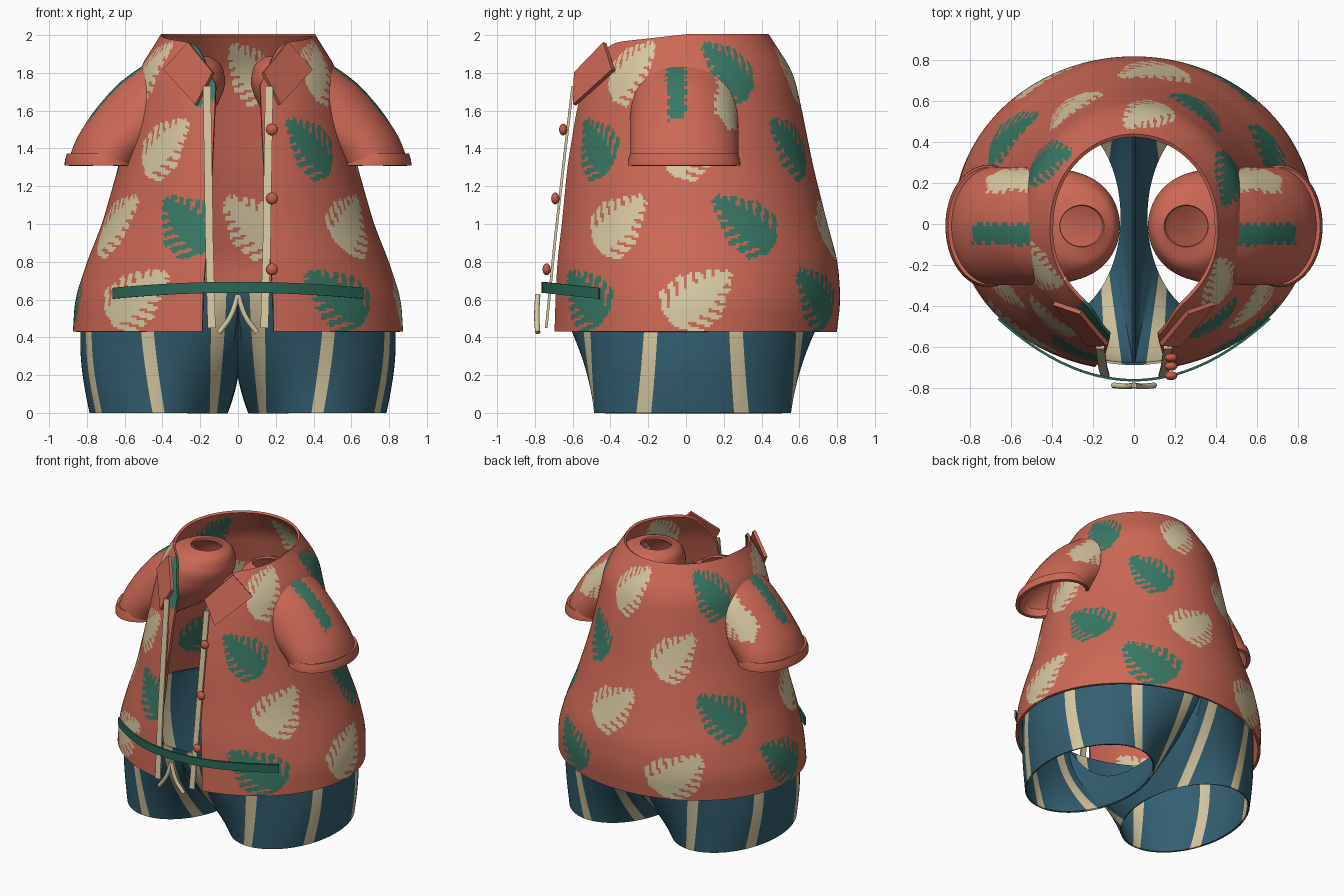
import bpy, bmesh
from math import sin, cos, pi, radians, degrees
from mathutils import Vector

if "Cube" in bpy.data.objects:
    bpy.data.objects.remove(bpy.data.objects["Cube"])


def material(name, rgb):
    m = bpy.data.materials.new(name)
    m.use_nodes = True
    m.diffuse_color = (*rgb, 1)
    m.node_tree.nodes["Principled BSDF"].inputs["Base Color"].default_value = (*rgb, 1)
    return m


coral = material("coral cloth", (0.61, 0.14, 0.092))
green = material("leaf green", (0.04, 0.19, 0.13))
cream = material("cream", (0.68, 0.58, 0.36))
blue = material("shorts blue", (0.034, 0.115, 0.165))
ribbon_green = material("ribbon green", (0.023, 0.14, 0.095))
button_red = material("button red", (0.58, 0.11, 0.065))


def finish(ob, thickness=0, mirror=False):
    """Apply mirror and thickness, then smooth while keeping sharp edges."""
    if mirror:
        mod = ob.modifiers.new("Mirror", "MIRROR")
        mod.merge_threshold = 0.0005
    if thickness:
        mod = ob.modifiers.new("Solidify", "SOLIDIFY")
        mod.thickness = thickness
        mod.offset = 0
    bpy.ops.object.select_all(action="DESELECT")
    ob.select_set(True)
    bpy.context.view_layer.objects.active = ob
    bpy.ops.object.convert(target="MESH")
    bpy.ops.object.shade_smooth_by_angle(angle=radians(40))
    return ob


def sheet(name, rows, mats, closed=False, rule=None, thickness=0.015, mirror=False):
    """Skin a list of point rows; rule(i, j, centre) picks each face's colour."""
    bm = bmesh.new()
    grid = [[bm.verts.new(p) for p in row] for row in rows]
    n = len(rows[0])
    for i in range(len(rows) - 1):
        for j in range(n if closed else n - 1):
            k = (j + 1) % n
            f = bm.faces.new((grid[i][j], grid[i][k], grid[i + 1][k], grid[i + 1][j]))
            if rule:
                f.material_index = rule(i, j, f.calc_center_median())
    bmesh.ops.recalc_face_normals(bm, faces=bm.faces)
    me = bpy.data.meshes.new(name)
    bm.to_mesh(me)
    bm.free()
    for m in mats:
        me.materials.append(m)
    ob = bpy.data.objects.new(name, me)
    bpy.context.collection.objects.link(ob)
    return finish(ob, thickness, mirror)


def lookup(table, t):
    for a, b in zip(table, table[1:]):
        if t <= b[0] or b is table[-1]:
            f = (t - a[0]) / (b[0] - a[0])
            return [p + (q - p) * f for p, q in zip(a[1:], b[1:])]


def smooth_lookup(table, t, r):
    """Softened interpolation of a profile table."""
    parts = [lookup(table, t + r * k / 2) for k in range(-2, 3)]
    return [sum(c) / 5 for c in zip(*parts)]


# Leaf print: staggered rows of tilted fronds, alternating in colour
EVEN, ODD = (39, 91, 148, 210, 268, 320), (56, 113, 173, 236, 296, 338)
LEAVES = [(a, z, (k + odd) % 2) for z, angles, odd in
          ((0.61, EVEN, 0), (1.0, ODD, 1), (1.41, EVEN, 0), (1.81, ODD, 1))
          for k, a in enumerate(angles)]


def leaf_colour(angle, z):
    for a, lz, is_cream in LEAVES:
        u, v = radians(angle - a) * 0.68, z - lz
        if abs(u) > 0.25 or abs(v) > 0.2:
            continue
        tilt = radians(48 if is_cream else -48)
        along = u * sin(tilt) + v * cos(tilt)
        across = abs(u * cos(tilt) - v * sin(tilt))
        if not -0.18 < along < 0.2:
            continue
        width = 0.15 * min(1, (along + 0.21) / 0.09) * min(1, (0.25 - along) / 0.24)
        gap = ((along - across * 0.6 + 1) / 0.055) % 1 < 0.36
        if across < width * (0.5 if gap else 1):
            return 2 if is_cream else 1
    return 0


# Shirt body: open-fronted shell; columns are height, half width, front, back
BODY = [(0.43, 0.865, -0.705, 0.79), (0.6, 0.855, -0.7, 0.81), (0.8, 0.79, -0.69, 0.795),
        (1.0, 0.71, -0.665, 0.74), (1.3, 0.625, -0.635, 0.665), (1.6, 0.56, -0.585, 0.605),
        (1.8, 0.525, -0.53, 0.56), (2.0, 0.4, -0.43, 0.43)]
COLS, ROWS, OPEN = 300, 125, 12.5


def body_point(angle, v):
    c = cos(radians(angle))
    top = 2.0 - (0.05 * c + 0.35 * c ** 20 if c > 0 else 0)
    z = 0.43 + (top - 0.43) * v
    w, front, back = smooth_lookup(BODY, z, 0.06)
    mid, depth = (front + back) / 2, (back - front) / 2
    return Vector((w * sin(radians(angle)), mid - depth * c, z))


def column_angle(j):
    return OPEN + (360 - 2 * OPEN) * j / COLS


sheet("shirt_body",
      [[body_point(column_angle(j), i / ROWS) for j in range(COLS + 1)] for i in range(ROWS + 1)],
      [coral, green, cream], thickness=0.018,
      rule=lambda i, j, c: leaf_colour(column_angle(j + 0.5), c.z))

# Sleeves: step, inner x, inner z, outer x, outer z, half depth
SLEEVE = [(0, 0.15, 1.88, 0.36, 1.88, 0.1), (1, 0.09, 1.84, 0.43, 1.87, 0.19),
          (2, 0.07, 1.74, 0.52, 1.82, 0.25), (3, 0.13, 1.6, 0.64, 1.73, 0.275),
          (4, 0.3, 1.45, 0.76, 1.59, 0.28), (5, 0.46, 1.36, 0.85, 1.45, 0.28),
          (6, 0.52, 1.31, 0.9, 1.31, 0.28)]


def sleeve_ring(t, n=96):
    ix, iz, ox, oz, d = smooth_lookup(SLEEVE, t, 0.3) if 0 < t < 6 else lookup(SLEEVE, t)
    ring = []
    for k in range(n):
        a = 2 * pi * k / n
        f = (1 + cos(a)) / 2
        ring.append((ix + (ox - ix) * f, d * sin(a) - 0.01, iz + (oz - iz) * f))
    return ring


def sleeve_colour(i, j, c):
    wave = 0.015 if (c.x / 0.04) % 1 < 0.4 else 0
    if c.z < 1.5:
        return 0
    if 0.5 < c.x < 0.78 and abs(c.y + 0.05) < 0.055 - wave:
        return 1
    if 0.5 < c.x < 0.71 and abs(c.y - 0.21) < 0.06 - wave:
        return 2
    return 0


sheet("sleeves", [sleeve_ring(6 * i / 48) for i in range(49)], [coral, green, cream],
      closed=True, rule=sleeve_colour, mirror=True)


def cuff_ring(z, grow):
    return [(0.71 + (0.19 + grow) * cos(a), -0.01 + (0.28 + grow) * sin(a), z)
            for a in (2 * pi * k / 64 for k in range(64))]


sheet("sleeve_cuffs", [cuff_ring(1.31, 0.008), cuff_ring(1.335, 0.007), cuff_ring(1.37, -0.004)],
      [coral], closed=True, thickness=0.02, mirror=True)

# Shorts: each leg runs from half the waist plus the crotch seam to an oval hem
SEAM, STEP = 155, 2.5


def shorts_point(deg, s):
    a = radians(deg)
    if abs(deg) <= SEAM:
        w = radians(deg / SEAM * 90)
        top = Vector((0.8 * cos(w), 0.04 + 0.72 * sin(w), 0.68))
    else:
        c = cos(pi * (deg - SEAM) / (360 - 2 * SEAM))
        top = Vector((0, 0.04 + 0.72 * c, 0.25 + 0.43 * abs(c) ** 2.5))
    hem = Vector((0.42 + 0.36 * cos(a), 0.035 + 0.515 * sin(a), 0))
    p = top.lerp(hem, s ** 1.6)
    p.z = top.z * (1 - s)
    p.x += 0.035 * sin(pi * s) * max(0, cos(a))
    return p


def stripe(i, j, c):
    deg = -SEAM + (j + 0.5) * STEP
    deg = abs(deg if deg <= 180 else deg - 360)
    return int(any(lo < deg < lo + 10 for lo in (25, 85, 137.5)))


sheet("shorts",
      [[shorts_point(-SEAM + j * STEP, i / 24) for j in range(int(360 / STEP))] for i in range(25)],
      [blue, cream], closed=True, rule=stripe, thickness=0.012, mirror=True)

# Collar flaps
sheet("collar_flaps",
      [[(0.39, -0.385, 1.815), (0.26, -0.43, 1.96)], [(0.22, -0.59, 1.63), (0.13, -0.585, 1.8)]],
      [coral], thickness=0.022, mirror=True)

# Front trims along the opening
trim = [(0.165, -0.6, 1.73), (0.158, -0.65, 1.3), (0.152, -0.695, 0.9), (0.14, -0.74, 0.45)]
sheet("front_trims", [[(x - 0.021, y, z), (x + 0.021, y, z)] for x, y, z in trim],
      [cream], thickness=0.014, mirror=True)

# Waist ribbon
ribbon = [k / 16 for k in range(-16, 17)]
sheet("waist_ribbon",
      [[(0.66 * s, -0.76 + 0.3 * s * s, 0.665 - 0.032 * s * s + h) for s in ribbon]
       for h in (-0.029, 0.029)], [ribbon_green], thickness=0.012)

# Buttons
for y, z in ((-0.65, 1.5), (-0.692, 1.135), (-0.738, 0.76)):
    bpy.ops.mesh.primitive_uv_sphere_add(segments=20, ring_count=12, radius=0.031,
                                         location=(0.18, y, z))
    ob = bpy.context.object
    ob.name = "button"
    ob.scale.y = 0.7
    ob.data.materials.append(button_red)
    finish(ob)

# Drawstring ends
for side, name in ((1, "drawstring_left"), (-1, "drawstring_right")):
    cu = bpy.data.curves.new(name, "CURVE")
    cu.dimensions = "3D"
    cu.bevel_depth, cu.bevel_resolution, cu.use_fill_caps = 0.014, 3, True
    sp = cu.splines.new("BEZIER")
    path = [(0, -0.785, 0.625), (0.04, -0.79, 0.51), (0.1, -0.785, 0.425)]
    sp.bezier_points.add(len(path) - 1)
    for bp, (x, y, z) in zip(sp.bezier_points, path):
        bp.co = (side * x, y, z)
        bp.handle_left_type = bp.handle_right_type = "AUTO"
    cu.materials.append(cream)
    ob = bpy.data.objects.new(name, cu)
    bpy.context.collection.objects.link(ob)
    finish(ob)
